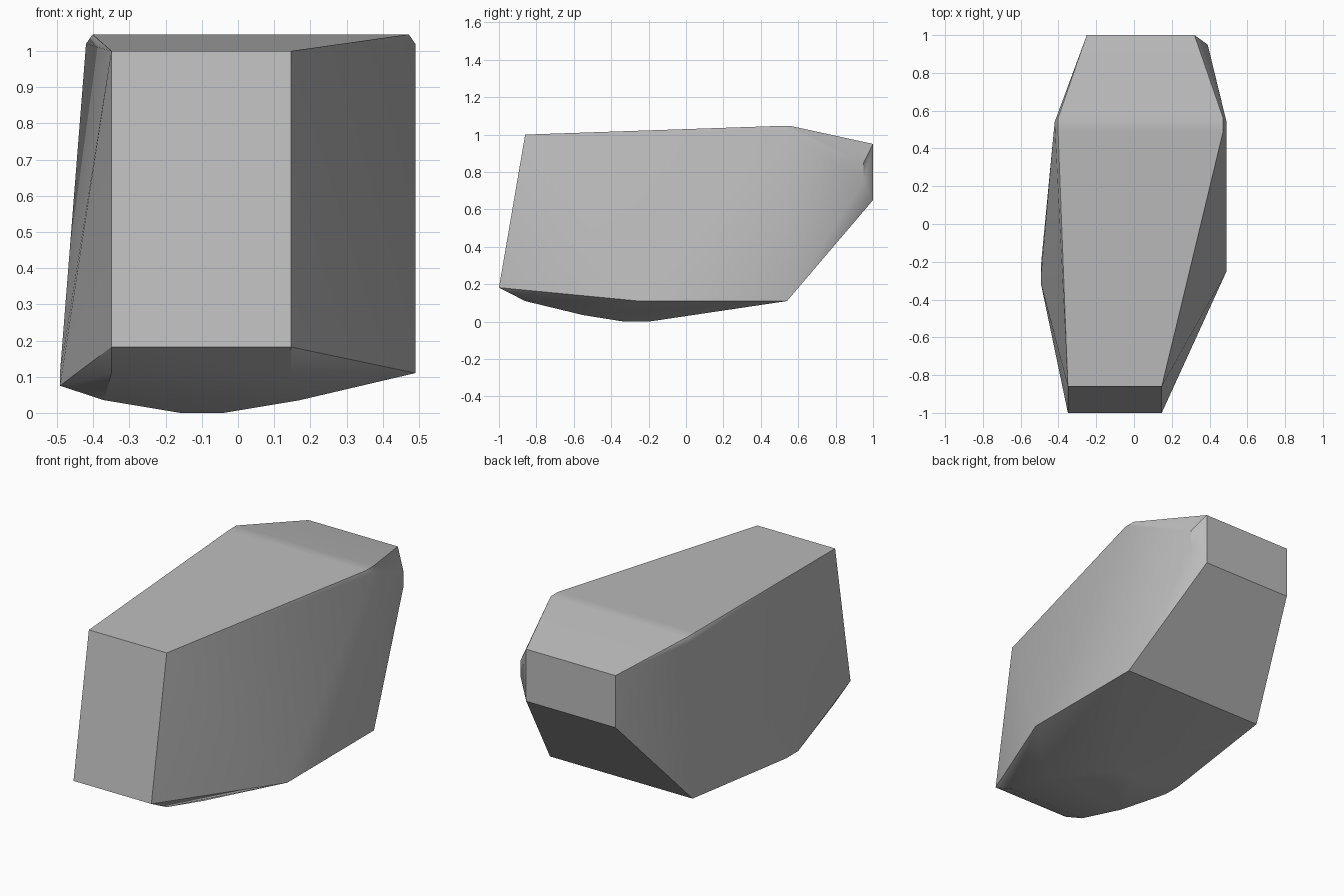
import bpy, bmesh, math

cube = bpy.data.objects.get("Cube")
if cube:
    bpy.data.objects.remove(cube, do_unlink=True)

stone = bpy.data.materials.new("stone_grey")
stone.use_nodes = True
colour = (0.5, 0.5, 0.5, 1)
stone.diffuse_color = colour
stone.node_tree.nodes["Principled BSDF"].inputs["Base Color"].default_value = colour


def across(x0, x1, *pairs):
    """Corners at both x positions for each (y, z) pair."""
    return [(x, y, z) for x in (x0, x1) for y, z in pairs]


corners = []
# sloping front face and its lower lip
corners += across(-0.35, 0.147, (-0.86, 1.0), (-1.0, 0.182), (-0.86, 0.11))
# softened top ridge
corners += across(-0.402, 0.472, (0.49, 1.046), (0.56, 1.046))
corners += across(-0.42, 0.49, (0.54, 1.02))
# small back face with a chipped side
corners += across(-0.25, 0.32, (1.0, 0.95), (1.0, 0.65))
corners += [(0.39, 0.95, 0.85), (0.39, 0.95, 0.75)]
# lower side corners
corners += across(-0.42, 0.49, (0.54, 0.11))
corners += [(0.49, -0.25, 0.11), (-0.492, -0.21, 0.075),
            (-0.492, -0.32, 0.075), (-0.492, -0.27, 0.11)]
# shallow rounded underside
corners += across(-0.16, -0.04, (-0.33, 0.0), (-0.2, 0.0))
corners += [(0.17, -0.55, 0.035), (-0.37, -0.55, 0.035)]

# wrap the corners in one closed faceted surface
bm = bmesh.new()
for c in corners:
    bm.verts.new(c)
bmesh.ops.convex_hull(bm, input=bm.verts)
loose = [v for v in bm.verts if not v.link_faces]
bmesh.ops.delete(bm, geom=loose, context='VERTS')
bmesh.ops.dissolve_limit(bm, angle_limit=math.radians(1),
                         verts=bm.verts, edges=bm.edges)
bmesh.ops.recalc_face_normals(bm, faces=bm.faces)

mesh = bpy.data.meshes.new("boulder")
bm.to_mesh(mesh)
bm.free()
mesh.materials.append(stone)
boulder = bpy.data.objects.new("boulder", mesh)
bpy.context.collection.objects.link(boulder)

# soft shading over shallow bends, crisp elsewhere
bpy.ops.object.select_all(action='DESELECT')
boulder.select_set(True)
bpy.context.view_layer.objects.active = boulder
bpy.ops.object.shade_smooth_by_angle(angle=math.radians(30))
weighted = boulder.modifiers.new("face_weighted_normals", 'WEIGHTED_NORMAL')
weighted.keep_sharp = True
